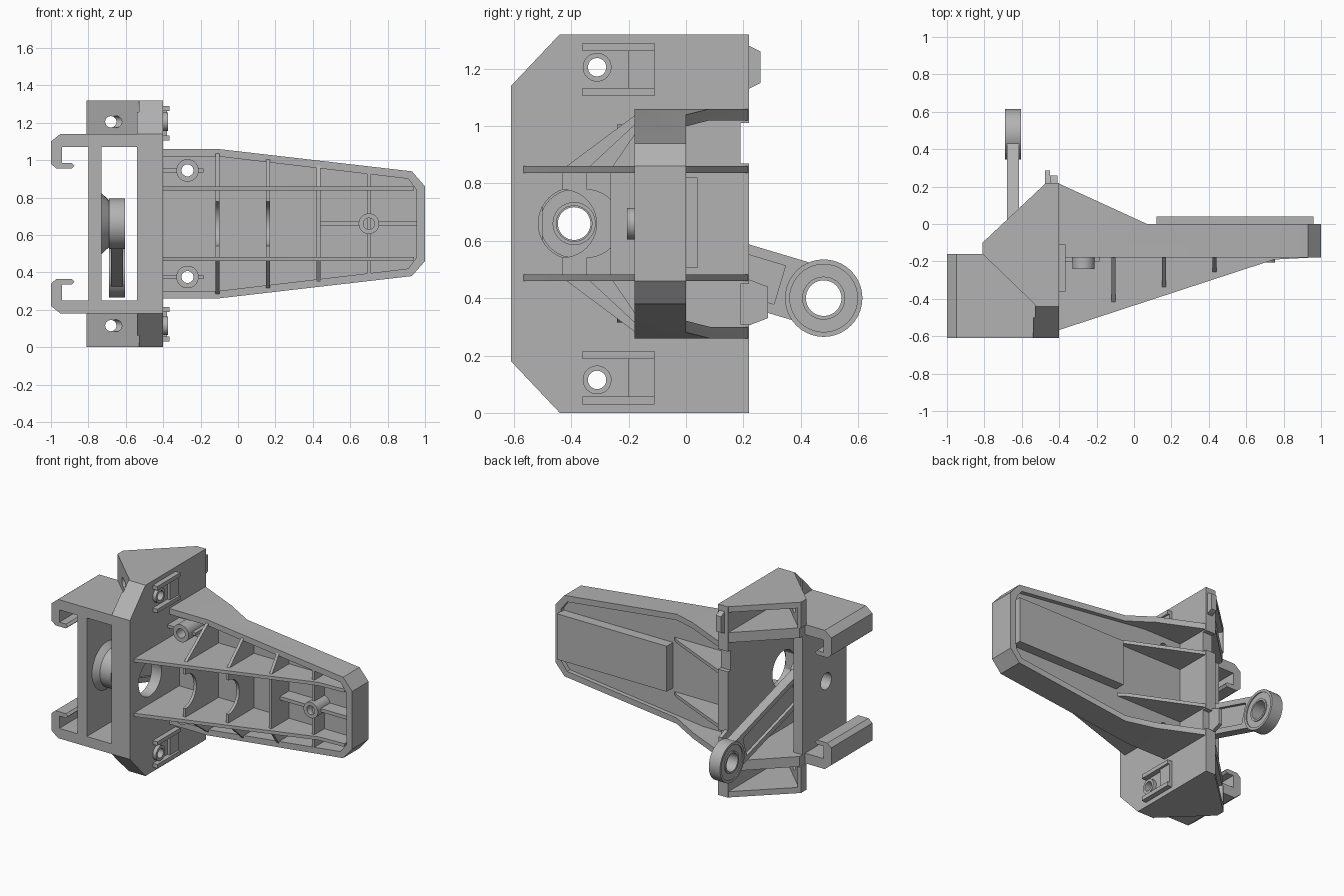
import bpy, bmesh, math

cube = bpy.data.objects.get("Cube")
if cube:
    bpy.data.objects.remove(cube, do_unlink=True)

GREY = (0.45, 0.45, 0.45, 1)
mat = bpy.data.materials.new("plain grey")
mat.use_nodes = True
mat.diffuse_color = GREY
mat.node_tree.nodes["Principled BSDF"].inputs["Base Color"].default_value = GREY

H = 1.32          # full height, everything mirrors about its middle
MID = H / 2
parts = []


def place(axis, u, v, t):
    return {"x": (t, u, v), "y": (u, t, v), "z": (u, v, t)}[axis]


def make(name, bm):
    bmesh.ops.recalc_face_normals(bm, faces=bm.faces)
    mesh = bpy.data.meshes.new(name)
    bm.to_mesh(mesh)
    bm.free()
    obj = bpy.data.objects.new(name, mesh)
    bpy.context.collection.objects.link(obj)
    mesh.materials.append(mat)
    parts.append(obj)
    return obj


def loft(name, axis, low, high, a, b):
    bm = bmesh.new()
    lo = [bm.verts.new(place(axis, u, v, a)) for u, v in low]
    hi = [bm.verts.new(place(axis, u, v, b)) for u, v in high]
    bm.faces.new(lo)
    bm.faces.new(hi)
    for i in range(len(lo)):
        j = (i + 1) % len(lo)
        bm.faces.new((lo[i], lo[j], hi[j], hi[i]))
    return make(name, bm)


def prism(name, axis, pts, a, b):
    return loft(name, axis, pts, pts, a, b)


def box(name, x, y, z):
    return prism(name, "z", [(x[0], y[0]), (x[1], y[0]), (x[1], y[1]), (x[0], y[1])], *z)


def ring(c, r, n=40):
    return [(c[0] + r * math.cos(i * math.tau / n), c[1] + r * math.sin(i * math.tau / n))
            for i in range(n)]


def rod(name, axis, c, r, a, b):
    return prism(name, axis, ring(c, r), a, b)


def boolean(obj, cutter, op="DIFFERENCE"):
    mod = obj.modifiers.new("cut", "BOOLEAN")
    mod.object, mod.operation, mod.solver = cutter, op, "EXACT"
    bpy.context.view_layer.objects.active = obj
    bpy.ops.object.modifier_apply(modifier="cut")
    parts.remove(cutter)
    bpy.data.objects.remove(cutter, do_unlink=True)
    return obj


def tube(name, axis, c, r, hole, a, b, r_end=None):
    obj = loft(name, axis, ring(c, r), ring(c, r_end or r), a, b)
    return boolean(obj, rod("bore", axis, c, hole, a - 0.1, b + 0.1))


def both(z):
    """Upper and mirrored lower version of a height range."""
    return [("upper", z), ("lower", (H - z[1], H - z[0]))]


def mirrored(half):
    return half + [(u, H - v) for u, v in reversed(half)]


# Bracket: main side wall with chamfered front corners
side = mirrored([(0.22, H), (-0.44, H), (-0.61, 1.14)])
wall = prism("side_wall", "x", side, -0.475, -0.40)
PIVOT = (-0.39, MID)
boolean(wall, rod("cutter", "x", PIVOT, 0.125, -0.6, -0.3))
for _, (a, b) in both((0.87, 1.01)):
    boolean(wall, box("cutter", (-0.6, -0.3), (0.19, 0.3), (a, b)))
for z in (1.205, H - 1.205):
    boolean(wall, rod("cutter", "x", (-0.31, z), 0.032, -0.6, -0.3))

# Front jamb and far wall of the open frame
jamb = box("front_jamb", (-0.54, -0.41), (-0.61, -0.5), (0, H))
boolean(jamb, prism("cutter", "x", side, -0.9, -0.3), "INTERSECT")
far_wall = box("far_wall", (-0.80, -0.73), (-0.61, -0.13), (0.18, 1.14))
boolean(far_wall, rod("cutter", "x", PIVOT, 0.057, -0.9, -0.6))
tube("pivot_cone", "x", PIVOT, 0.165, 0.057, -0.731, -0.69, 0.125)

# Frame slabs and hollow end caps
SLAB = [(-0.80, -0.61), (-0.41, -0.61), (-0.41, 0.22), (-0.47, 0.22), (-0.80, -0.1)]
CAP = [(-0.81, -0.16), (-0.53, -0.43), (-0.53, -0.61), (-0.40, -0.61),
       (-0.40, 0.22), (-0.47, 0.22), (-0.81, -0.1)]
POCKET = [(-0.79, -0.1), (-0.51, -0.37), (-0.475, -0.37), (-0.475, 0.4), (-0.9, 0.4)]
for tag, (a, b) in both((1.07, 1.14)):
    prism(tag + "_frame_slab", "z", SLAB, a, b)
for tag, (a, b) in both((1.14, H)):
    cap = prism(tag + "_end_cap", "z", CAP, a, b)
    lo, hi = (a - 0.01, b - 0.04) if tag == "upper" else (a + 0.04, b + 0.01)
    boolean(cap, prism("cutter", "z", POCKET, lo, hi))
    boolean(cap, prism("cutter", "x", side, -0.9, -0.3), "INTERSECT")
    mid = 1.205 if tag == "upper" else H - 1.205
    boolean(cap, rod("cutter", "y", (-0.68, mid), 0.03, -0.5, 0.3))
    boolean(cap, rod("cutter", "x", (-0.31, mid), 0.032, -0.9, -0.3))
    tube(tag + "_clip_boss", "x", (-0.31, mid), 0.05, 0.032, -0.401, -0.375)

# Clip rails on the outside of the wall
for rail, span in (("outer", (1.262, 1.29)), ("inner", (1.105, 1.132))):
    for tag, z in both(span):
        box(f"{tag}_{rail}_clip_rail", (-0.401, -0.365), (-0.36, -0.11), z)
for tag, z in both((1.13, 1.265)):
    box(tag + "_clip_stop", (-0.401, -0.38), (-0.2, -0.11), z)

# Hooked rails
HOOK = [(-0.79, 1.14), (-0.95, 1.14), (-1, 1.10), (-1, 0.98), (-0.97, 0.955),
        (-0.89, 0.955), (-0.875, 0.97), (-0.89, 0.985), (-0.94, 0.985),
        (-0.94, 1.07), (-0.79, 1.07)]
prism("upper_hook", "y", HOOK, -0.61, -0.16)
prism("lower_hook", "y", [(x, H - z) for x, z in HOOK], -0.61, -0.16)

# Rear tabs
prism("upper_rear_tab", "x", [(0.2, 1.28), (0.22, 1.28), (0.26, 1.26), (0.26, 1.15),
                              (0.22, 1.13), (0.2, 1.13)], -0.45, -0.41)
prism("lower_rear_tab", "x", [(0.18, 0.47), (0.22, 0.465), (0.285, 0.44), (0.285, 0.33),
                              (0.22, 0.305), (0.18, 0.305)], -0.475, -0.45)

# Tapered wing: a tray hollow on both faces
outline = mirrored([(-0.41, 1.06), (-0.11, 1.06), (0.93, 0.94), (1, 0.86)])
inner = mirrored([(-0.5, 1.02), (-0.11, 1.02), (0.91, 0.90), (0.955, 0.84)])
PLAN = [(-0.5, -0.18), (1.1, -0.18), (1.1, 0), (0.07, 0), (-0.41, 0.22), (-0.5, 0.22)]
wing = prism("wing_tray", "y", outline, -0.3, 0.3)
boolean(wing, prism("cutter", "z", PLAN, -0.1, 1.4), "INTERSECT")
boolean(wing, prism("cutter", "y", inner, -0.3, -0.07))
boolean(wing, prism("cutter", "y", inner, -0.03, 0.4))
for z in (0.945, H - 0.945):
    boolean(wing, rod("cutter", "y", (-0.27, z), 0.032, -0.3, 0.3))
prism("raised_back_panel", "z", [(0.12, -0.04), (0.96, -0.04), (0.96, 0.04), (0.12, 0.04)],
      0.505, 0.82)

# Long ribs running out of the bracket
RIB = [(-0.41, -0.57), (0.75, -0.19), (0.94, -0.18), (0.94, -0.04), (0.12, -0.04),
       (0.07, 0), (-0.41, 0.22)]
for tag, z in both((0.837, 0.86)):
    prism(tag + "_long_rib", "z", RIB, *z)

# Cross ribs: sloping outer gussets and scooped middle webs
for i, x in enumerate((-0.11, 0.16, 0.43, 0.70)):
    tip = -0.43 + 0.31 * (x + 0.11)
    rim = 1.04 - 0.115 * (x + 0.11)
    gusset = [(tip, 0.85), (-0.175, rim), (-0.05, rim), (-0.05, 0.85)]
    prism(f"upper_gusset_{i + 1}", "x", gusset, x - 0.01, x + 0.01)
    prism(f"lower_gusset_{i + 1}", "x", [(y, H - z) for y, z in gusset], x - 0.01, x + 0.01)
    web = box(f"cross_web_{i + 1}", (x - 0.01, x + 0.01), (tip, -0.05), (0.475, 0.845))
    if i < 2:
        boolean(web, rod("cutter", "x", (tip, MID), 0.118, x - 0.1, x + 0.1))

# Screw bosses with small stiffeners
for tag, z in (("upper", 0.945), ("lower", H - 0.945)):
    tube(tag + "_screw_boss", "y", (-0.27, z), 0.06, 0.032, -0.24, -0.03)
    for side_name, span in (("inner", (-0.41, -0.32)), ("outer", (-0.22, -0.185))):
        box(f"{tag}_{side_name}_stiffener", span, (-0.2, -0.05), (z - 0.01, z + 0.01))
tube("tip_boss", "y", (0.70, MID), 0.055, 0.03, -0.205, -0.06)
for name, span in (("near", (0.43, 0.65)), ("far", (0.75, 0.96))):
    box(name + "_tip_stiffener", span, (-0.17, -0.05), (MID - 0.012, MID + 0.012))

# Link arm: two eyes joined by a recessed bar
EYE = (0.48, 0.40)
for name, c in (("pivot_eye", PIVOT), ("end_eye", EYE)):
    eye = tube(name, "x", c, 0.135, 0.062, -0.69, -0.605)
    for a, b in ((-0.8, -0.683), (-0.612, -0.5)):
        groove = tube("cutter", "x", c, 0.118, 0.075, a, b)
        boolean(eye, groove)
length = math.dist(PIVOT, EYE)
dy, dz = (EYE[0] - PIVOT[0]) / length, (EYE[1] - PIVOT[1]) / length


def bar(start, end, half):
    return [(PIVOT[0] + dy * t - dz * s, PIVOT[1] + dz * t + dy * s)
            for t, s in ((start, -half), (end, -half), (end, half), (start, half))]


arm = prism("link_bar", "x", bar(0.075, length - 0.075, 0.105), -0.68, -0.615)
for a, b in ((-0.8, -0.66), (-0.635, -0.5)):
    boolean(arm, prism("cutter", "x", bar(0.16, length - 0.16, 0.07), a, b))

# Smooth round surfaces, keep edges sharp
bpy.ops.object.select_all(action="DESELECT")
for obj in parts:
    obj.select_set(True)
bpy.context.view_layer.objects.active = parts[0]
bpy.ops.object.shade_smooth_by_angle(angle=math.radians(30))
